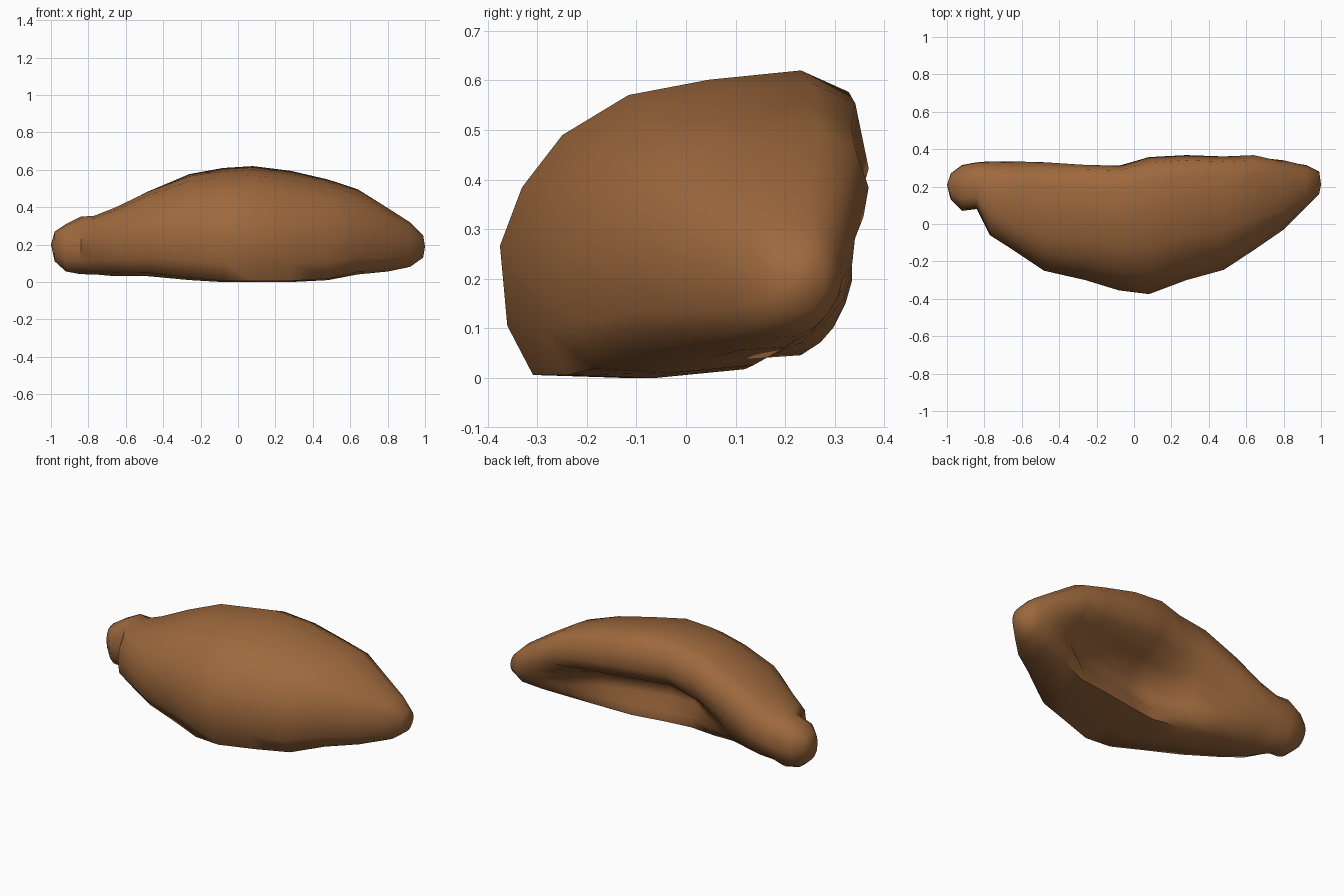
import bpy, bmesh, math

if "Cube" in bpy.data.objects:
    bpy.data.objects.remove(bpy.data.objects["Cube"])

# One flat colour
brown = bpy.data.materials.new("crust_brown")
brown.diffuse_color = (0.34, 0.14, 0.047, 1)
brown.use_nodes = True
brown.node_tree.nodes["Principled BSDF"].inputs["Base Color"].default_value = brown.diffuse_color

# Hollow middle section: depth (0 front..1 back) and height (0..1)
HOLLOW = [(0, .43), (.02, .17), (.09, .01), (.35, 0), (.62, .03), (.62, .13),
          (.55, .25), (.57, .38), (.73, .48), (.91, .57), (.99, .71), (.95, .93),
          (.82, 1), (.57, .97), (.35, .92), (.17, .79), (.06, .62)]
# Matching directions of the rounded end section
ANGLES = [180, 205, 235, 260, 285, 305, 320, 340, 0, 15, 30, 50, 70, 90, 115, 135, 158]
CAVITY = range(4, 11)

# Stations along the length: x, bottom, top, front, back, front shape, cavity depth
STATIONS = [
    (-.98, .11, .27, .13, .27, 0, 0),
    (-.92, .055, .31, .07, .315, 0, 0),
    (-.84, .04, .35, .08, .33, 0, 0),
    (-.77, .04, .355, -.06, .335, .1, 0),
    (-.66, .03, .40, -.13, .335, .25, 0),
    (-.48, .03, .49, -.25, .345, .5, .15),
    (-.26, .01, .58, -.30, .335, .8, .55),
    (-.08, 0, .61, -.355, .32, 1, .95),
    (.08, 0, .62, -.375, .365, 1, 1),
    (.28, 0, .595, -.30, .375, 1, 1),
    (.48, .01, .55, -.245, .37, .9, .9),
    (.64, .04, .50, -.14, .385, .65, .5),
    (.80, .055, .40, -.03, .35, .35, .15),
    (.92, .08, .32, .09, .315, .1, 0),
    (.99, .13, .25, .16, .28, 0, 0),
]


def rounded(deg):
    """Point on a slightly squared circle, bevelled at the lower back."""
    c, s = math.cos(math.radians(deg)), math.sin(math.radians(deg))
    power = 1.15 if 270 < deg < 360 else .8
    def squared(v):
        return .5 + .5 * math.copysign(abs(v) ** power, v)
    return squared(c), squared(s)


# Loft the cupped crescent through all stations
bm = bmesh.new()
rings = []
for x, z0, z1, y0, y1, shape, depth in STATIONS:
    ring = []
    for i, ((u, v), deg) in enumerate(zip(HOLLOW, ANGLES)):
        k = depth if i in CAVITY else shape
        ru, rv = rounded(deg)
        u = ru + (u - ru) * k
        v = rv + (v - rv) * k
        ring.append(bm.verts.new((x, y0 + u * (y1 - y0), z0 + v * (z1 - z0))))
    rings.append(ring)
n = len(HOLLOW)
for a, b in zip(rings, rings[1:]):
    for i in range(n):
        j = (i + 1) % n
        bm.faces.new((a[i], a[j], b[j], b[i]))

# Blunt tips
for ring, tip in ((rings[0], (-1, .21, .2)), (rings[-1], (1, .21, .19))):
    t = bm.verts.new(tip)
    for i in range(n):
        bm.faces.new((ring[i], ring[(i + 1) % n], t))
bmesh.ops.recalc_face_normals(bm, faces=bm.faces)

mesh = bpy.data.meshes.new("crescent_shell")
bm.to_mesh(mesh)
bm.free()
mesh.materials.append(brown)
shell = bpy.data.objects.new("crescent_shell", mesh)
bpy.context.collection.objects.link(shell)

# Smooth shading, keeping only the sharpest creases
bpy.context.view_layer.objects.active = shell
shell.select_set(True)
bpy.ops.object.shade_smooth_by_angle(angle=math.radians(60))
